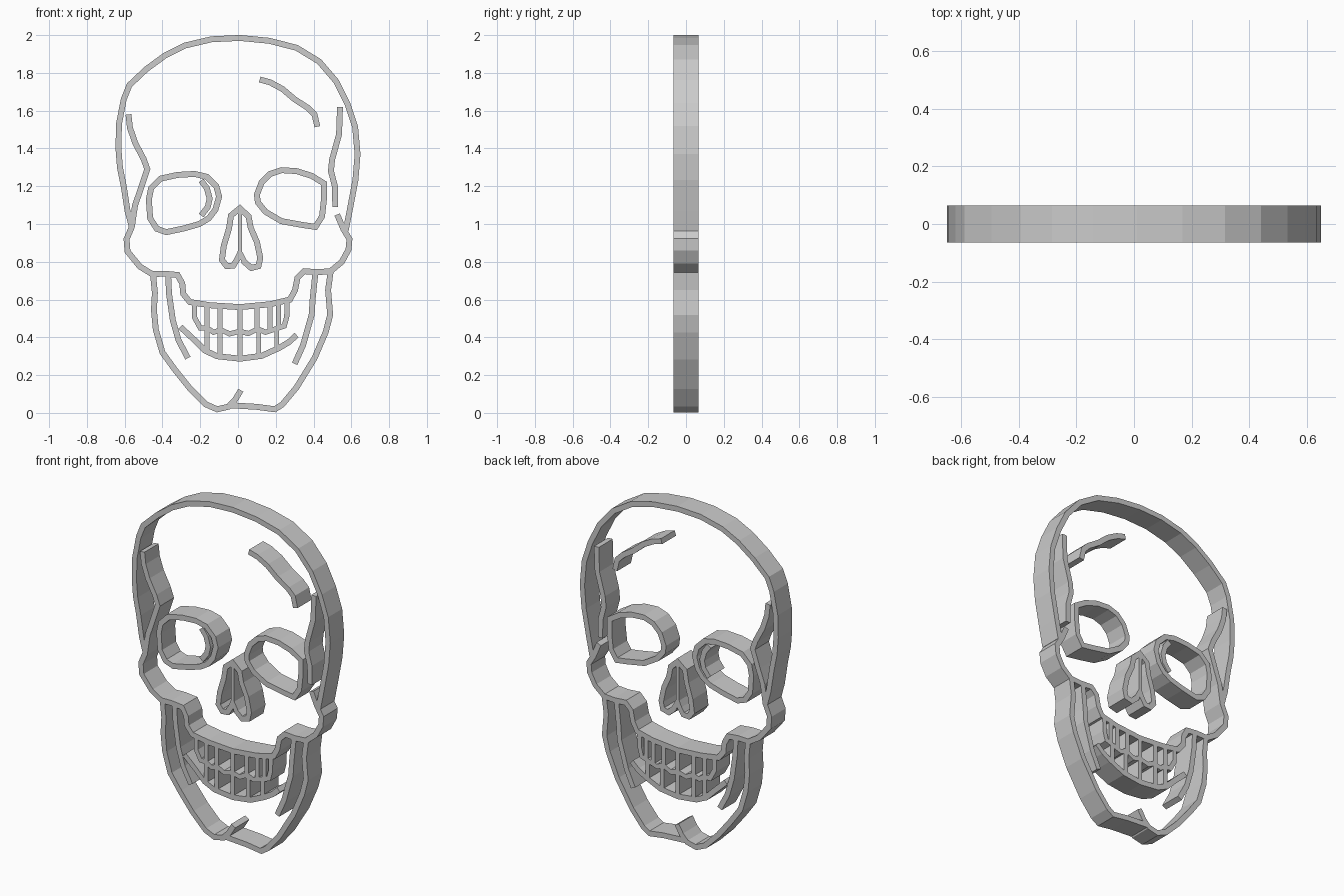
import bpy, bmesh
from mathutils import Vector

WIDTH, DEPTH = 0.031, 0.13


def stroke(name, pts, closed=False, width=WIDTH):
    """Mitred flat band along an (x, z) centre line, extruded through y."""
    p = [Vector(q) for q in pts]
    n = len(p)
    bm = bmesh.new()
    rings = []
    for i in range(n):
        a = (p[i] - p[i - 1]).normalized() if closed or i > 0 else None
        b = (p[(i + 1) % n] - p[i]).normalized() if closed or i < n - 1 else None
        a, b = a or b, b or a
        t = (a + b).normalized()
        off = Vector((-t.y, t.x)) * (width / 2 / max(t.dot(a), 0.55))
        rings.append([bm.verts.new((c.x, y, c.y)) for c, y in (
            (p[i] + off, -DEPTH / 2), (p[i] - off, -DEPTH / 2),
            (p[i] - off, DEPTH / 2), (p[i] + off, DEPTH / 2))])
    for i in range(n if closed else n - 1):
        r, s = rings[i], rings[(i + 1) % n]
        for k in range(4):
            m = (k + 1) % 4
            bm.faces.new((r[k], r[m], s[m], s[k]))
    if not closed:
        bm.faces.new(rings[0])
        bm.faces.new(rings[-1][::-1])
    bmesh.ops.recalc_face_normals(bm, faces=bm.faces)
    mesh = bpy.data.meshes.new(name)
    bm.to_mesh(mesh)
    bm.free()
    obj = bpy.data.objects.new(name, mesh)
    bpy.context.collection.objects.link(obj)
    return obj


# Cranium and forehead
stroke("cranium", [
    (-.562, .985), (-.585, 1.07), (-.605, 1.2), (-.625, 1.3), (-.633, 1.4), (-.63, 1.53),
    (-.605, 1.66), (-.575, 1.735), (-.485, 1.82), (-.385, 1.893), (-.28, 1.945),
    (-.14, 1.978), (.01, 1.985), (.165, 1.97), (.31, 1.933), (.43, 1.86),
    (.52, 1.755), (.58, 1.635), (.62, 1.515), (.633, 1.37), (.622, 1.235),
    (.592, 1.075), (.57, .965)])
stroke("forehead_line", [
    (.115, 1.765), (.17, 1.75), (.235, 1.715), (.3, 1.66), (.37, 1.615),
    (.405, 1.58), (.42, 1.515)])
stroke("right_temple", [
    (.54, 1.62), (.535, 1.475), (.498, 1.34), (.492, 1.28), (.513, 1.2), (.515, 1.09)])

# Cheekbones, upper jaw edge and left temple in one run
stroke("cheekbones", [
    (.525, 1.05), (.557, .975), (.59, .92), (.585, .865), (.55, .8), (.49, .75),
    (.42, .745), (.35, .75), (.315, .715), (.302, .65), (.275, .6), (.17, .575),
    (.01, .56), (-.15, .57), (-.255, .587), (-.29, .63), (-.295, .685),
    (-.32, .73), (-.39, .737), (-.455, .735), (-.52, .775), (-.585, .855),
    (-.59, .92), (-.562, .985), (-.545, 1.1), (-.515, 1.185), (-.48, 1.29),
    (-.5, 1.345), (-.545, 1.43), (-.572, 1.51), (-.58, 1.58)])

# Eye sockets
stroke("left_eye_socket", [
    (-.472, 1.13), (-.46, 1.19), (-.41, 1.24), (-.32, 1.26), (-.23, 1.265),
    (-.165, 1.25), (-.115, 1.2), (-.1, 1.145), (-.12, 1.075), (-.155, 1.03),
    (-.205, 1.0), (-.285, .977), (-.38, .957), (-.43, .975), (-.465, 1.03)], True)
stroke("left_eye_inner_line", [
    (-.195, 1.23), (-.165, 1.19), (-.15, 1.135), (-.16, 1.09), (-.195, 1.045)])
stroke("right_eye_socket", [
    (.1, 1.155), (.125, 1.22), (.17, 1.265), (.23, 1.285), (.31, 1.28),
    (.39, 1.255), (.455, 1.215), (.455, 1.13), (.445, 1.04), (.41, .985),
    (.34, .995), (.23, 1.015), (.145, 1.065), (.105, 1.115)], True)

# Nose
stroke("nose_outline", [
    (.01, 1.083), (-.037, 1.045), (-.048, .975), (-.075, .885), (-.085, .81),
    (-.06, .777), (-.025, .78), (-.003, .815), (.01, .85), (.033, .8),
    (.07, .767), (.108, .777), (.118, .82), (.1, .905), (.067, .98), (.056, 1.04)], True)
stroke("nose_septum", [(.01, 1.08), (.01, .81)], width=.022)

# Lower jaw
stroke("jaw_left", [
    (-.45, .735), (-.44, .635), (-.445, .545), (-.435, .44), (-.4, .32),
    (-.335, .23), (-.255, .13), (-.17, .045), (-.11, .019), (-.05, .033),
    (-.015, .07), (.015, .12)])
stroke("jaw_right", [
    (.49, .745), (.477, .65), (.488, .52), (.465, .43), (.405, .29),
    (.31, .135), (.235, .045), (.195, .019), (.1, .032), (-.035, .04)])
stroke("jaw_inner_left", [
    (-.37, .735), (-.365, .63), (-.345, .49), (-.315, .385), (-.265, .29)])
stroke("jaw_inner_right", [
    (.41, .745), (.395, .6), (.39, .52), (.345, .36), (.3, .26)])

# Teeth
stroke("lower_gum", [
    (-.305, .455), (-.23, .385), (-.175, .33), (-.11, .3), (.01, .287),
    (.125, .302), (.22, .345), (.27, .375), (.31, .412)])
stroke("tooth_edge", [
    (-.23, .575), (-.23, .505), (-.2, .45), (-.165, .45), (-.13, .427),
    (-.09, .44), (-.045, .418), (.01, .432), (.055, .42), (.105, .445),
    (.145, .427), (.2, .445), (.245, .46), (.258, .51), (.26, .585)], width=.027)
for i, (x, top) in enumerate([(-.165, .57), (-.095, .565), (.01, .56),
                              (.1, .565), (.17, .575), (.215, .58)]):
    stroke(f"upper_tooth_gap_{i + 1}", [(x, top), (x, .44)], width=.026)
for i, (x, low) in enumerate([(-.165, .33), (-.095, .3), (.01, .29),
                              (.11, .3), (.205, .34)]):
    stroke(f"lower_tooth_gap_{i + 1}", [(x, .44), (x, low)], width=.026)
